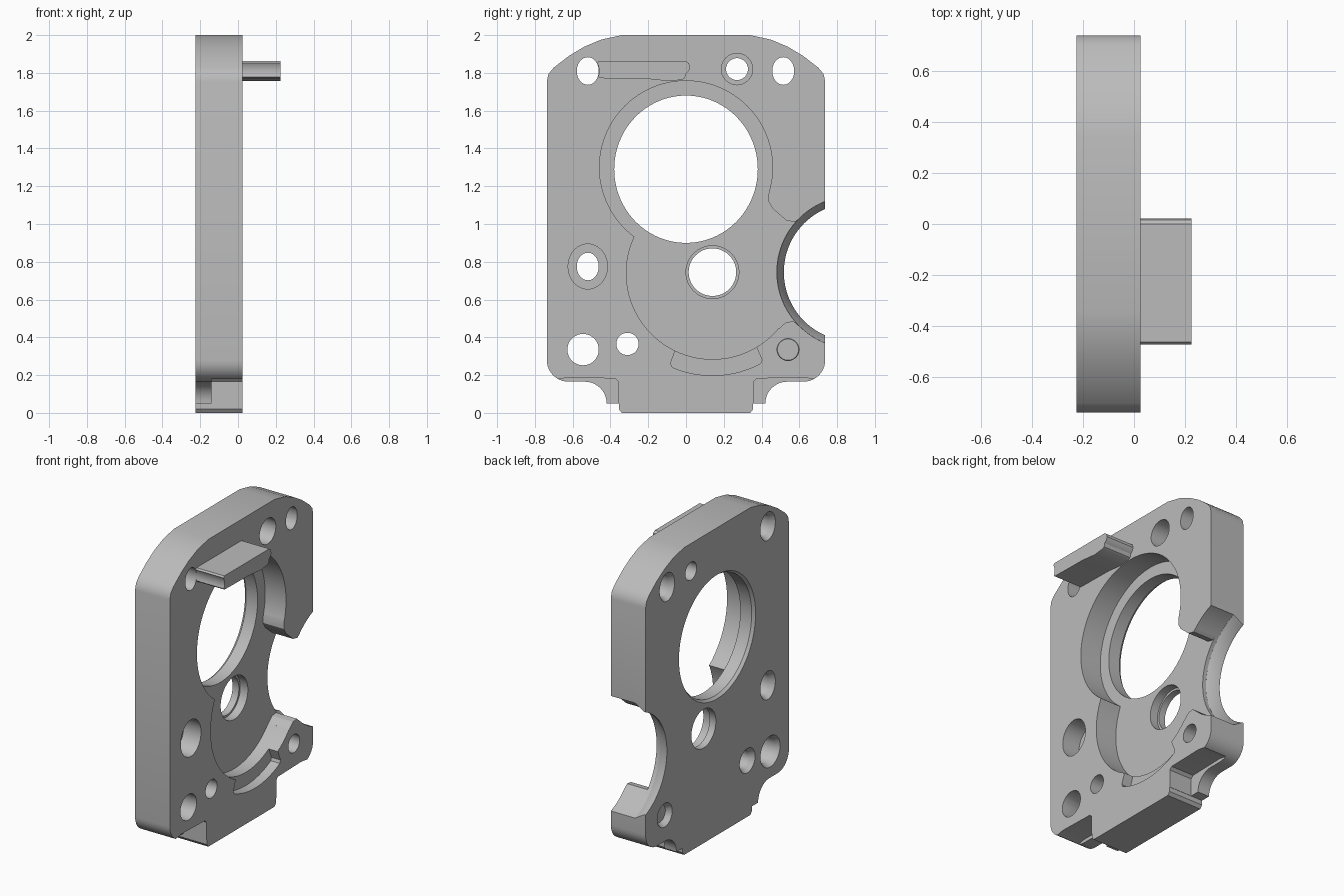
import bpy, bmesh, math

cube = bpy.data.objects.get("Cube")
if cube:
    bpy.data.objects.remove(cube, do_unlink=True)

BACK, FACE = -0.225, 0.025      # the two broad faces of the plate
FLOOR = -0.125                  # floor of the main pocket

grey = bpy.data.materials.new("plain grey")
grey.use_nodes = True
grey.diffuse_color = (0.5, 0.5, 0.5, 1)
grey.node_tree.nodes["Principled BSDF"].inputs["Base Color"].default_value = (0.5, 0.5, 0.5, 1)


def arc(cy, cz, ry, rz=None, a0=0, a1=360, n=64):
    """Points on an arc in the side plane; a full turn leaves out the last point."""
    rz = rz or ry
    count = n if abs(a1 - a0) == 360 else n + 1
    angles = [math.radians(a0 + (a1 - a0) * i / n) for i in range(count)]
    return [(cy + ry * math.cos(a), cz + rz * math.sin(a)) for a in angles]


def loft(name, x0, x1, pts, end_pts=None, bevel=0):
    """Solid between two matching outlines, running along x."""
    bm = bmesh.new()
    a = [bm.verts.new((x0, y, z)) for y, z in pts]
    b = [bm.verts.new((x1, y, z)) for y, z in end_pts or pts]
    bm.faces.new(a)
    bm.faces.new(b[::-1])
    for i in range(len(a)):
        j = (i + 1) % len(a)
        bm.faces.new((a[i], b[i], b[j], a[j]))
    bmesh.ops.recalc_face_normals(bm, faces=bm.faces)
    if bevel:
        rim = [e for e in bm.edges if all(v.co.x == x0 for v in e.verts)]
        x_edges = bmesh.ops.bevel(bm, geom=rim, offset=bevel, segments=1, affect='EDGES')
    mesh = bpy.data.meshes.new(name)
    bm.to_mesh(mesh)
    bm.free()
    mesh.materials.append(grey)
    obj = bpy.data.objects.new(name, mesh)
    bpy.context.collection.objects.link(obj)
    return obj


def cut(target, cutter):
    cutter.hide_render = True
    mod = target.modifiers.new("cut", 'BOOLEAN')
    mod.operation, mod.solver, mod.object = 'DIFFERENCE', 'EXACT', cutter
    bpy.context.view_layer.objects.active = target
    bpy.ops.object.modifier_apply(modifier=mod.name)
    bpy.data.objects.remove(cutter, do_unlink=True)


# Plate: half outline from the top to the bottom tab, then mirrored
half = [(0.34, 2), (0.45, 1.976), (0.54, 1.938), (0.62, 1.89), (0.70, 1.828), (0.728, 1.795), (0.737, 1.755)]
half += arc(0.622, 0.28, 0.115, a0=0, a1=-90, n=10)
half += arc(0.535, 0.05, 0.115, a0=90, a1=180, n=10)
half += [(0.356, 0.05), (0.356, 0.02), (0.34, 0)]
plate = loft("plate", BACK, FACE, half + [(-y, z) for y, z in reversed(half)], bevel=0.014)

# Steps beside the bottom tab leave only thin feet at the back
for side in (-1, 1):
    step = [(0.358, -0.1), (0.358, 0.165), (0.375, 0.182), (0.62, 0.188), (0.68, 0.178), (0.8, 0.165), (0.8, -0.1)]
    cut(plate, loft("foot_step", -0.14, 0.1, [(side * y, z) for y, z in step]))

# Round bite in the side edge, narrowing towards the back
bite = lambda r: arc(0.883, 0.745, r, n=96)
cut(plate, loft("side_bite", -0.15, 0.1, bite(0.402)))
cut(plate, loft("side_bite_cone", -0.149, -0.215, bite(0.402), bite(0.365)))
cut(plate, loft("side_bite_back", -0.3, -0.2149, bite(0.365)))

# Main pocket: two round recesses and an opening into the bite
cut(plate, loft("upper_pocket", FLOOR, 0.1, arc(0, 1.3, 0.458, n=96)))
cut(plate, loft("lower_pocket", FLOOR, 0.1, arc(0.14, 0.74, 0.456, n=96)))
opening = [(0.1, 1.2), (0.44, 1.2), (0.436, 1.12), (0.46, 1.08), (0.53, 1.02), (0.575, 1.01), (0.63, 1.05),
           (0.7, 0.745), (0.61, 0.45), (0.57, 0.485), (0.53, 0.48), (0.49, 0.445), (0.2, 0.6)]
cut(plate, loft("pocket_opening", FLOOR, 0.1, opening))

# Shallow curved slot under the lower pocket
slot = arc(0.14, 0.74, 0.542, a0=-113, a1=-62, n=24)
slot = [(-0.082, 0.26)] + slot + [(0.402, 0.28), (0.375, 0.345)] + arc(0.14, 0.74, 0.42, a0=-62, a1=-115, n=16) + [(-0.058, 0.33)]
cut(plate, loft("curved_slot", -0.04, 0.1, slot))

# Large bore with chamfered back edge
cut(plate, loft("bore", -0.3, 0.1, arc(0, 1.29, 0.38, 0.39, n=96)))
cut(plate, loft("bore_chamfer", -0.24, -0.2, arc(0, 1.29, 0.405, 0.415, n=96), arc(0, 1.29, 0.375, 0.385, n=96)))

# Through holes: y, z, y radius, z radius, front recess width, recess floor, back chamfer
holes = [
    (-0.52, 1.81, 0.058, 0.073, 0, 0, 0.02),
    (0.515, 1.81, 0.058, 0.073, 0, 0, 0.02),
    (0.27, 1.82, 0.058, 0.058, 0.025, -0.1, 0),
    (-0.52, 0.775, 0.058, 0.073, 0.046, -0.1, 0.02),
    (-0.545, 0.335, 0.083, 0.083, 0, 0, 0.018),
    (-0.31, 0.365, 0.059, 0.059, 0, 0, 0.022),
    (0.54, 0.335, 0.058, 0.058, 0, 0, 0.02),
    (0.14, 0.745, 0.126, 0.126, 0.014, -0.18, 0),
]
for y, z, ry, rz, recess, floor, chamfer in holes:
    ring = lambda grow: arc(y, z, ry + grow, rz + grow, n=48)
    cut(plate, loft("hole", -0.3, 0.1, ring(0)))
    if recess:
        cut(plate, loft("hole_recess", floor, 0.1, ring(recess)))
    if chamfer:
        cut(plate, loft("hole_chamfer", -0.24, -0.19, ring(chamfer + 0.008), ring(-0.002)))

# Ledge bar standing out above the bore, hollowed at the hole end
bar = [(-0.462, 1.862), (0.0, 1.862), (0.016, 1.85), (0.022, 1.828), (0.014, 1.808), (0.0, 1.795), (-0.006, 1.772),
       (-0.02, 1.764), (-0.09, 1.756), (-0.2, 1.768), (-0.46, 1.772)]
bar += arc(-0.52, 1.81, 0.06, 0.073, a0=-25, a1=35, n=10)
ledge = loft("ledge_bar", FACE - 0.01, 0.225, bar)

# Smooth round walls, sharp edges kept
bpy.ops.object.select_all(action='DESELECT')
for obj in (plate, ledge):
    obj.select_set(True)
bpy.context.view_layer.objects.active = plate
bpy.ops.object.shade_smooth_by_angle(angle=math.radians(30))
